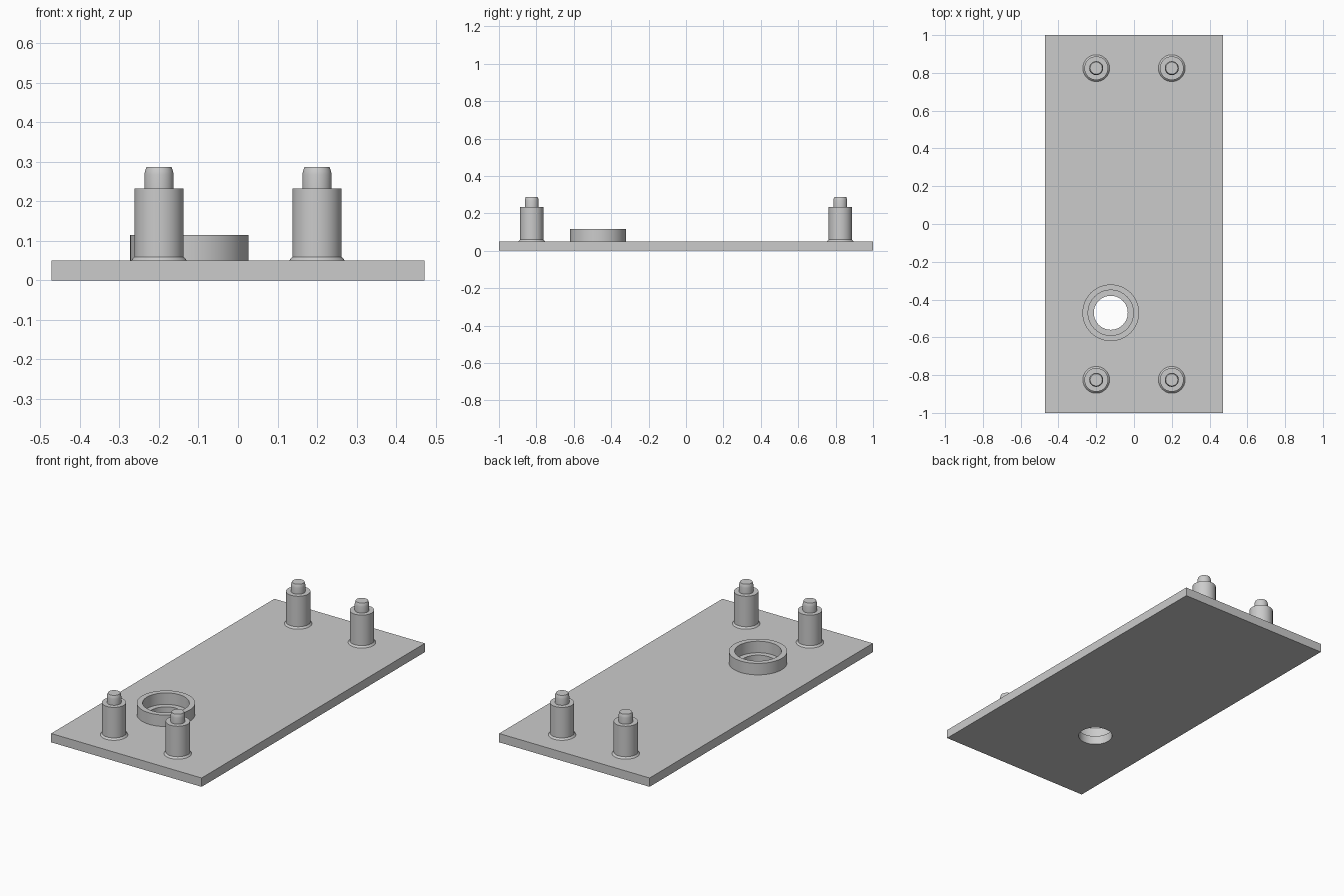
import bpy
import math

if "Cube" in bpy.data.objects:
    bpy.data.objects.remove(bpy.data.objects["Cube"], do_unlink=True)

# Single plain grey
GREY = (0.6, 0.6, 0.6, 1.0)
grey = bpy.data.materials.new("light_grey")
grey.use_nodes = True
grey.diffuse_color = GREY
grey.node_tree.nodes["Principled BSDF"].inputs["Base Color"].default_value = GREY

PLATE_TOP = 0.05
SINK = 0.04          # raised parts start slightly inside the plate
RING_X, RING_Y = -0.123, -0.47


def activate(obj):
    bpy.ops.object.select_all(action="DESELECT")
    obj.select_set(True)
    bpy.context.view_layer.objects.active = obj


def smooth(obj):
    activate(obj)
    bpy.ops.object.shade_smooth_by_angle(angle=math.radians(25))


def lathe(name, profile, location, closed=False, sides=64):
    """Revolve (radius, z) points, running up the outside, around z."""
    count = len(profile)
    verts = [(r * math.cos(math.tau * s / sides), r * math.sin(math.tau * s / sides), z)
             for s in range(sides) for r, z in profile]
    faces = []
    for s in range(sides):
        a, b = s * count, (s + 1) % sides * count
        for i in range(count if closed else count - 1):
            j = (i + 1) % count
            faces.append((a + i, b + i, b + j, a + j))
    if not closed:
        faces.append([s * count for s in reversed(range(sides))])
        faces.append([s * count + count - 1 for s in range(sides)])
    mesh = bpy.data.meshes.new(name)
    mesh.from_pydata(verts, [], faces)
    mesh.materials.append(grey)
    obj = bpy.data.objects.new(name, mesh)
    obj.location = location
    bpy.context.collection.objects.link(obj)
    smooth(obj)
    return obj


# Base plate with a round through hole
bpy.ops.mesh.primitive_cube_add(size=1, location=(0, 0, PLATE_TOP / 2))
plate = bpy.context.object
plate.name = "base_plate"
plate.scale = (0.944, 2, PLATE_TOP)
bpy.ops.object.transform_apply(location=True, rotation=False, scale=True)
plate.data.materials.append(grey)

cutter = lathe("hole_cutter", [(0.09, -0.1), (0.09, 0.2)], (RING_X, RING_Y, 0))
cutter.hide_render = True
hole = plate.modifiers.new("hole", "BOOLEAN")
hole.operation = "DIFFERENCE"
hole.solver = "EXACT"
hole.object = cutter
activate(plate)
bpy.ops.object.modifier_apply(modifier=hole.name)
bpy.data.objects.remove(cutter, do_unlink=True)
smooth(plate)

# Raised collar, wider than the hole so a ledge shows inside it
lathe("hole_collar", [(0.12, SINK), (0.15, SINK), (0.15, 0.115), (0.12, 0.115)],
      (RING_X, RING_Y, 0), closed=True)

# Standoff: flared foot, shaft, shoulder and rounded locating pin
standoff = [(0.071, SINK), (0.071, PLATE_TOP), (0.0625, 0.06), (0.0625, 0.233),
            (0.037, 0.233), (0.037, 0.268), (0.0355, 0.277), (0.032, 0.287)]
for side, x in (("right", -0.2), ("left", 0.2)):
    for end, y in (("front", -0.825), ("back", 0.825)):
        lathe(f"{end}_{side}_standoff", standoff, (x, y, 0))
